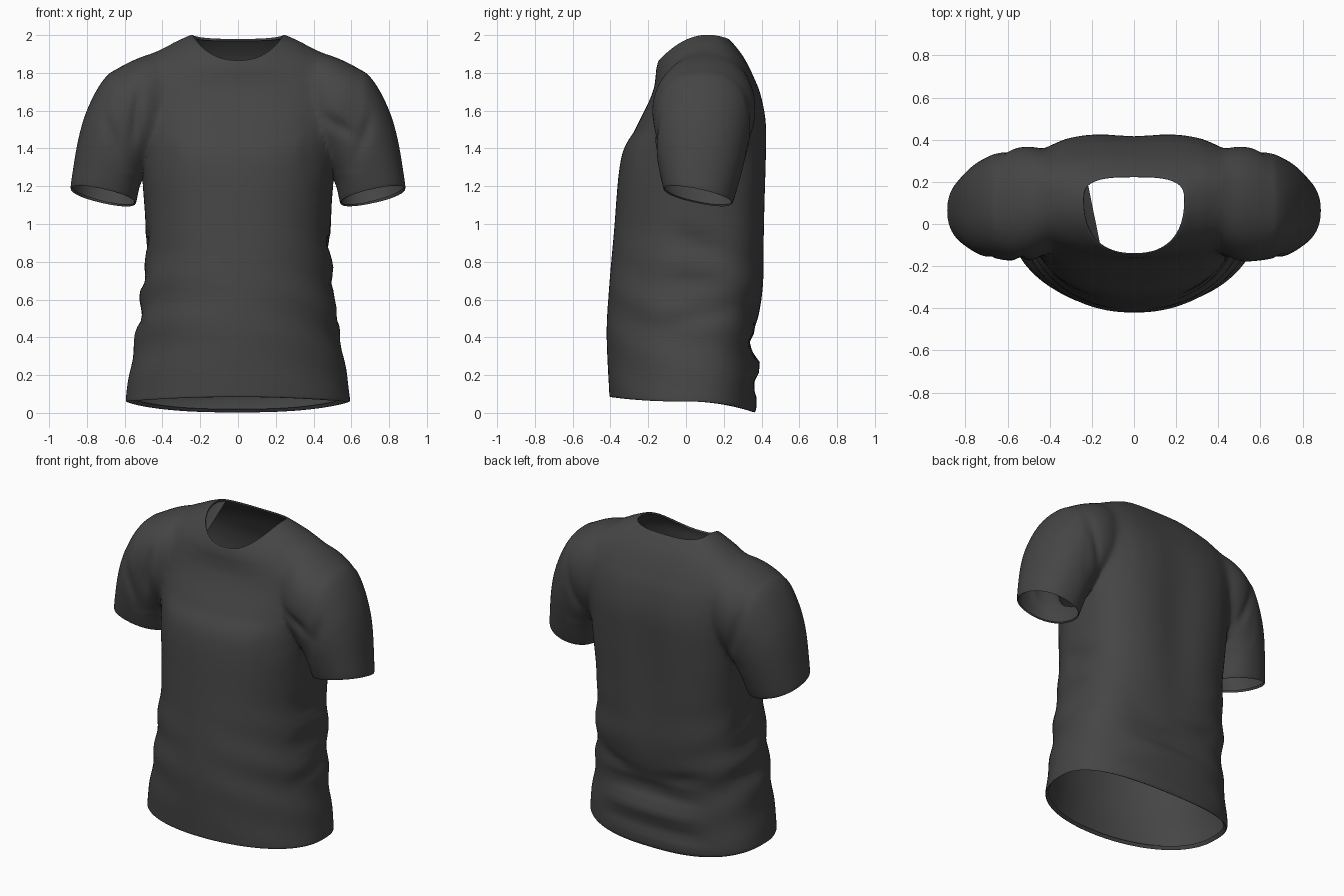
import bpy, bmesh, math
from mathutils import Vector

if "Cube" in bpy.data.objects:
    bpy.data.objects.remove(bpy.data.objects["Cube"])

cloth = bpy.data.materials.new("charcoal cloth")
cloth.use_nodes = True
cloth.diffuse_color = (.06, .06, .06, 1)
bsdf = cloth.node_tree.nodes["Principled BSDF"]
bsdf.inputs["Base Color"].default_value = cloth.diffuse_color
bsdf.inputs["Roughness"].default_value = .8


def spline(rows, steps):
    """Catmull-Rom interpolation between rows of ring settings."""
    last = len(rows) - 1
    dense = []
    for i in range(last):
        before, start, end, after = rows[max(i - 1, 0)], rows[i], rows[i + 1], rows[min(i + 2, last)]
        for step in range(steps):
            t = step / steps
            dense.append([b + t / 2 * (c - a + t * (2*a - 5*b + 4*c - d + t * (3*(b - c) + d - a)))
                          for a, b, c, d in zip(before, start, end, after)])
    return dense + [rows[last]]


def power(value, roundness):
    return math.copysign(abs(value) ** (2 / roundness), value)


def loft(name, rings):
    """Closed skin over rings of points, capped at both ends."""
    bm = bmesh.new()
    loops = [[bm.verts.new(point) for point in ring] for ring in rings]
    count = len(loops[0])
    for lower, upper in zip(loops, loops[1:]):
        for i in range(count):
            j = (i + 1) % count
            bm.faces.new((lower[i], lower[j], upper[j], upper[i]))
    bm.faces.new(loops[0][::-1])
    bm.faces.new(loops[-1])
    bmesh.ops.recalc_face_normals(bm, faces=bm.faces)
    mesh = bpy.data.meshes.new(name)
    bm.to_mesh(mesh)
    bm.free()
    mesh.materials.append(cloth)
    obj = bpy.data.objects.new(name, mesh)
    bpy.context.collection.objects.link(obj)
    return obj


def torso_ring(row, count=112):
    """Rounded over the chest, squarer across the back and toward the shoulders."""
    front_z, side_z, back_z, half_width, front_y, back_y = row
    rise = min(max(side_z - .4, 0), 1.1)
    side_y = .02 + .055 * min(side_z, 1.7)
    points = []
    for i in range(count):
        angle = math.tau * i / count
        across, depth = math.cos(angle), math.sin(angle)
        if depth > 0:
            roundness, end_y, end_z = 2.5 + .5 * rise, back_y, back_z
        else:
            roundness, end_y, end_z = 2.05 + .25 * rise, front_y, front_z
        reach = abs(power(depth, roundness))
        points.append((half_width * power(across, roundness),
                       side_y + (end_y - side_y) * reach,
                       side_z + (end_z - side_z) * reach * reach))
    return points


def sleeve_ring(row, side, count=72):
    """Ring spanning an outer and an inner point, dropping toward the back."""
    outer_x, outer_z, inner_x, inner_z, front_y, back_y, tilt = row
    outer, inner = Vector((outer_x, outer_z)), Vector((inner_x, inner_z))
    points = []
    for i in range(count):
        angle = math.tau * i / count
        x, z = (outer + inner + (outer - inner) * power(math.cos(angle), 2.2)) / 2
        depth = power(math.sin(angle), 2.2) * (back_y - front_y) / 2
        points.append((side * x, (front_y + back_y) / 2 + depth, z - tilt * depth))
    return points


# Body: front, side and back heights, half width, front and back depth
body_rows = [
    (.1, .08, .02, .575, -.385, .345),
    (.085, .06, .005, .592, -.402, .365),
    (.14, .12, .08, .588, -.408, .375),
    (.42, .42, .42, .54, -.42, .375),
    (.65, .65, .65, .515, -.408, .41),
    (.95, .95, .95, .49, -.382, .42),
    (1.34, 1.35, 1.36, .515, -.345, .43),
    (1.5, 1.52, 1.54, .53, -.27, .427),
    (1.63, 1.68, 1.68, .55, -.205, .4),
    (1.71, 1.805, 1.78, .55, -.173, .36),
    (1.77, 1.885, 1.86, .48, -.162, .32),
    (1.82, 1.94, 1.92, .38, -.157, .28),
    (1.865, 2, 1.978, .25, -.145, .228),
    (1.855, 1.985, 1.968, .243, -.138, .222),
]
shirt = loft("shirt", [torso_ring(row) for row in spline(body_rows, 7)])

# Sleeves: outer point, inner point, front and back depth, tilt
sleeve_rows = [
    (.3, 1.86, .3, 1.48, -.05, .28, 0),
    (.44, 1.905, .37, 1.43, -.13, .345, 0),
    (.58, 1.858, .42, 1.37, -.18, .372, 0),
    (.7, 1.778, .46, 1.31, -.178, .355, .03),
    (.79, 1.625, .495, 1.25, -.168, .33, .06),
    (.845, 1.45, .52, 1.2, -.152, .3, .1),
    (.885, 1.205, .54, 1.115, -.122, .25, .2),
    (.875, 1.2, .55, 1.118, -.112, .24, .2),
]
for side in (1, -1):
    sleeve = loft("sleeve", [sleeve_ring(row, side) for row in spline(sleeve_rows, 8)])
    union = shirt.modifiers.new("join", 'BOOLEAN')
    union.operation = 'UNION'
    union.solver = 'EXACT'
    union.object = sleeve
    bpy.context.view_layer.update()
    joined = bpy.data.meshes.new_from_object(
        shirt.evaluated_get(bpy.context.evaluated_depsgraph_get()))
    shirt.modifiers.clear()
    shirt.data = joined
    bpy.data.objects.remove(sleeve)

# Open the neck, hem and cuffs
bm = bmesh.new()
bm.from_mesh(shirt.data)
caps = [face for face in bm.faces if len(face.verts) > 30]
bmesh.ops.delete(bm, geom=caps, context='FACES')
bmesh.ops.remove_doubles(bm, verts=bm.verts, dist=.002)

# Soften the armhole seams
seam = [v for v in bm.verts if .34 < abs(v.co.x) < .66 and 1.27 < v.co.z < 1.95]
for repeat in range(16):
    bmesh.ops.smooth_vert(bm, verts=seam, factor=.5, use_axis_x=True,
                          use_axis_y=True, use_axis_z=True)

# Creases: centre, direction, length, width, height (negative sinks)
creases = [
    ((-.54, -.17, 1.58), (.1, 0, 1), .14, .018, -.025),
    ((.53, -.17, 1.52), (-.8, 0, .5), .1, .02, -.022),
    ((0, .37, .36), (1, 0, .05), .36, .035, -.04),
    ((0, .37, .25), (1, 0, -.05), .4, .035, .022),
    ((0, .36, .14), (1, 0, .04), .4, .025, -.025),
    ((0, .42, 1.2), (0, 0, 1), .5, .09, -.02),
]
for side in (1, -1):
    creases += [
        ((side * .67, -.16, 1.47), (side * .3, 0, 1), .11, .022, -.015),
        ((side * .58, .33, 1.52), (side * .3, 0, 1), .12, .02, -.018),
        ((side * .28, .38, .5), (1, 0, side * .2), .24, .03, -.02),
    ]
    # Gathers down each flank
    for level in range(3):
        creases.append(((side * .5, .05, .5 + level * .2), (0, 1, .2 - level * .3),
                        .15, .03, -.025))

bm.normal_update()
moves = []
for v in bm.verts:
    lift = 0
    for centre, along, length, width, height in creases:
        offset = v.co - Vector(centre)
        run = offset.dot(Vector(along).normalized())
        gap = offset.length_squared - run * run
        lift += height * math.exp(-(run / length) ** 2 - gap / (2 * width * width))
    # Loose ripples above the hem, fading toward the chest and centre
    fade = math.exp(-((v.co.z - .55) / .35) ** 2) * min(1, abs(v.co.x) * 2)
    lift += .008 * fade * math.sin(v.co.dot(Vector((4, 7, 24))))
    moves.append((v, v.normal * lift))
for v, move in moves:
    v.co += move
bm.to_mesh(shirt.data)
bm.free()

# Smooth cloth finish
bpy.context.view_layer.objects.active = shirt
shirt.select_set(True)
bpy.ops.object.shade_smooth_by_angle(angle=math.radians(60))
